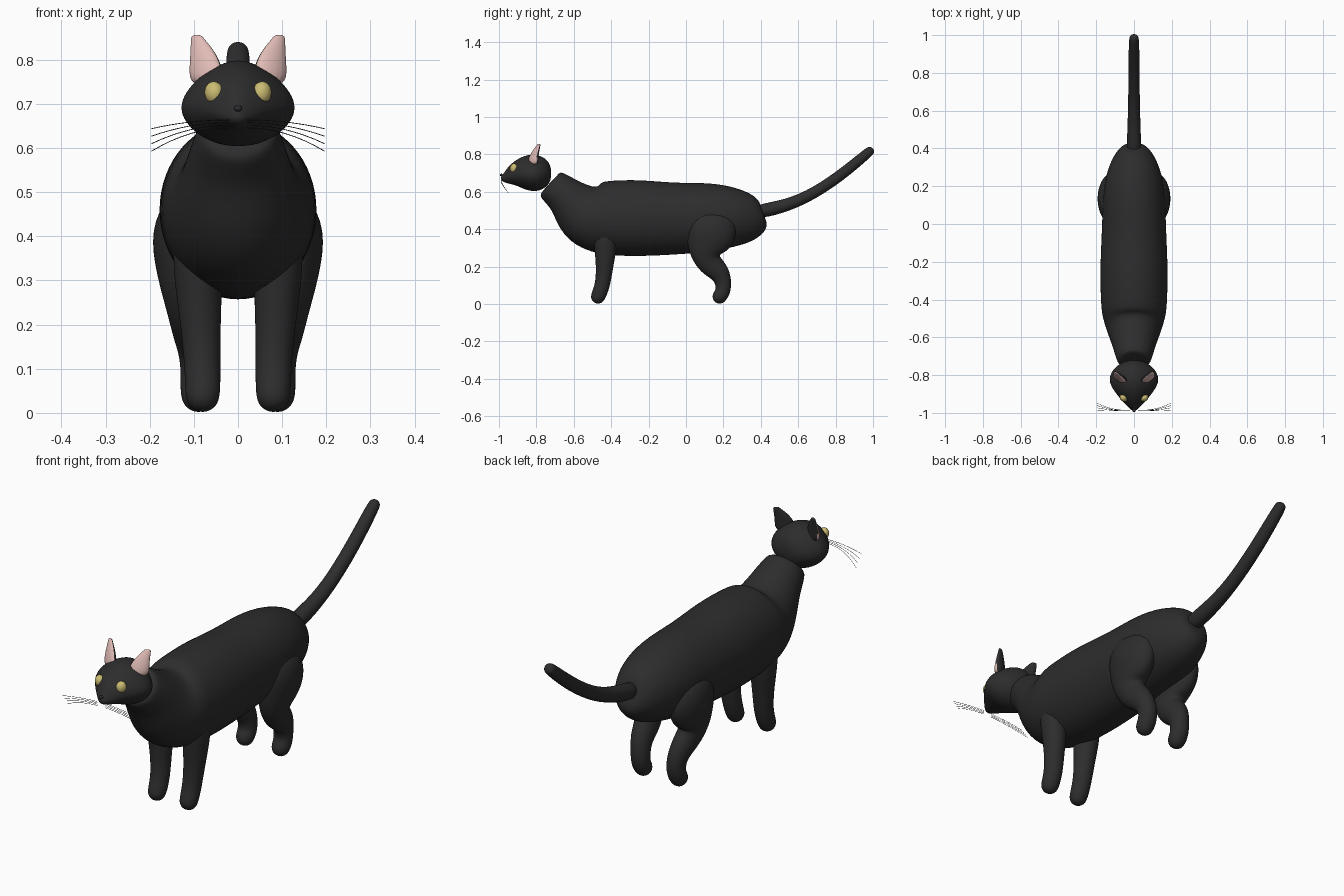
import bpy, bmesh
from math import sin, cos, pi, sqrt
from mathutils import Vector

default_cube = bpy.data.objects.get("Cube")
if default_cube:
    bpy.data.objects.remove(default_cube, do_unlink=True)


def material(name, red, green, blue):
    mat = bpy.data.materials.new(name)
    mat.use_nodes = True
    color = (red, green, blue, 1)
    mat.diffuse_color = color
    mat.node_tree.nodes["Principled BSDF"].inputs["Base Color"].default_value = color
    return mat


black = material("black fur", .026, .026, .026)
pink = material("pink inner ear", .75, .5, .47)
yellow = material("yellow eye", .6, .5, .17)

SIDES = 16
SWELL = 3 / (2 + cos(2 * pi / SIDES))  # makes up for subdivision shrinkage


def power(value, exponent):
    return abs(value) ** exponent * (1 if value > 0 else -1)


def sweep(name, rows, rounded=False, mirror=False, pinch=1, sag=0):
    """Skin oval rings along a path of (y, z, radius, half width, centre x)."""
    rings = []
    for index, (y, z, radius, width, x) in enumerate(rows):
        before = rows[max(index - 1, 0)]
        after = rows[min(index + 1, len(rows) - 1)]
        along = Vector((0, after[0] - before[0], after[1] - before[1])).normalized()
        rings.append((Vector((x, y, z)), along, radius, width))
    if rounded:
        center, along, radius, width = rings[-1]
        for reach in (.6, .95):
            shrink = sqrt(1 - reach * reach)
            rings.append((center + along * radius * reach, along, radius * shrink, width * shrink))

    bm = bmesh.new()
    loops = []
    for center, along, radius, width in rings:
        across = Vector((0, -along.z, along.y))
        loop = []
        for side in range(SIDES):
            angle = 2 * pi * side / SIDES
            sideways = width * power(cos(angle), pinch)
            upward = radius * (power(sin(angle), pinch) - sag * abs(cos(angle)))
            offset = Vector((sideways, 0, 0)) + across * upward
            loop.append(bm.verts.new(center + offset * SWELL))
        loops.append(loop)
    for low, high in zip(loops, loops[1:]):
        for side in range(SIDES):
            following = (side + 1) % SIDES
            bm.faces.new((low[side], low[following], high[following], high[side]))
    bm.faces.new(loops[0])
    bm.faces.new(loops[-1])
    bmesh.ops.recalc_face_normals(bm, faces=bm.faces)
    for face in bm.faces:
        face.smooth = True

    mesh = bpy.data.meshes.new(name)
    bm.to_mesh(mesh)
    bm.free()
    mesh.materials.append(black)
    part = bpy.data.objects.new(name, mesh)
    bpy.context.collection.objects.link(part)
    if mirror:
        part.modifiers.new("Mirror", "MIRROR").use_mirror_merge = False
    subdivision = part.modifiers.new("Subdivision", "SUBSURF")
    subdivision.levels = subdivision.render_levels = 2
    return part


def centred(rows):
    """Place a path on the middle plane."""
    return [(*row, 0) for row in rows]


def ball(name, location, scale, mat):
    bpy.ops.mesh.primitive_uv_sphere_add(segments=24, ring_count=16, radius=1, location=location)
    part = bpy.context.object
    part.name = name
    part.scale = scale
    part.data.materials.append(mat)
    bpy.ops.object.shade_smooth()
    return part


# Torso, from the tilted flat end of the neck to the rump
sweep("body", centred([
    (-.73, .645, .07, .07),
    (-.725, .64, .09, .09),
    (-.65, .585, .1, .11),
    (-.59, .52, .14, .13),
    (-.54, .48, .17, .15),
    (-.48, .465, .19, .17),
    (-.4, .46, .2, .175),
    (-.25, .46, .205, .18),
    (-.05, .455, .19, .17),
    (.13, .465, .185, .165),
    (.26, .465, .16, .15),
    (.36, .46, .125, .11),
    (.41, .465, .08, .07),
    (.42, .47, .04, .04),
]))

# Legs, each from the shoulder or hip down to the rounded paw
sweep("front_legs", [
    (-.43, .42, .07, .05, .1),
    (-.43, .3, .06, .055, .09),
    (-.435, .2, .045, .045, .085),
    (-.445, .1, .04, .04, .08),
    (-.47, .04, .04, .04, .08),
], rounded=True, mirror=True)
sweep("hind_legs", [
    (.15, .5, .1, .05, .11),
    (.14, .41, .14, .08, .12),
    (.12, .32, .12, .065, .12),
    (.1, .26, .08, .055, .115),
    (.13, .21, .065, .05, .105),
    (.18, .17, .055, .045, .1),
    (.2, .12, .045, .04, .09),
    (.2, .07, .04, .04, .09),
    (.18, .04, .04, .04, .09),
], rounded=True, mirror=True)

# Tail, rising to a rounded tip
sweep("tail", [(y, z, radius, radius, 0) for y, z, radius in (
    (.36, .49, .04), (.5, .515, .035), (.65, .57, .03), (.82, .68, .03), (.98, .815, .027))],
    rounded=True)

# Head, from the muzzle back to the skull
sweep("head", centred([
    (-.99, .67, .01, .01),
    (-.97, .67, .025, .03),
    (-.93, .69, .055, .07),
    (-.88, .7, .085, .11),
    (-.83, .705, .1, .135),
    (-.78, .7, .095, .12),
    (-.74, .7, .07, .08),
    (-.72, .7, .03, .03),
]), pinch=1.15, sag=.12)
ball("nose", (0, -.987, .69), (.009, .008, .007), black)

# Ears turned slightly outward, pink in front and black behind
TURN = .4
ears = sweep("ears", [
    (-.815, .74, .025, .04, .07),
    (-.81, .785, .02, .037, .073),
    (-.8, .82, .014, .027, .08),
    (-.79, .85, .007, .014, .093),
], rounded=True, mirror=True)
ears.data.materials.append(pink)
for vertex in ears.data.vertices:
    vertex.co.y += TURN * (vertex.co.x - .085)
for face in ears.data.polygons:
    face.material_index = int(face.normal.y < TURN * face.normal.x)

# Eyes, turned outward with the cheeks
for side, label in ((1, "left"), (-1, "right")):
    eye = ball(label + "_eye", (side * .054, -.92, .725), (.022, .02, .026), yellow)
    eye.rotation_euler = (0, side * .15, side * .5)

# Whiskers: four drooping hairs on each side
HAIRS, STEPS = 4, 8
whiskers = bpy.data.curves.new("whiskers", "CURVE")
whiskers.dimensions = "3D"
whiskers.bevel_depth = .0009
whiskers.bevel_resolution = 0
whiskers.materials.append(black)
for side in (1, -1):
    for hair in range(HAIRS):
        spline = whiskers.splines.new("POLY")
        spline.points.add(STEPS)
        for step, point in enumerate(spline.points):
            reach = step / STEPS
            bend = reach * reach
            point.co = (side * (.02 + .176 * reach),
                        -.985 - .012 * reach + .012 * (hair + 1) * bend,
                        .664 - .006 * hair - (.02 + .011 * hair) * bend, 1)
bpy.context.collection.objects.link(bpy.data.objects.new("whiskers", whiskers))
